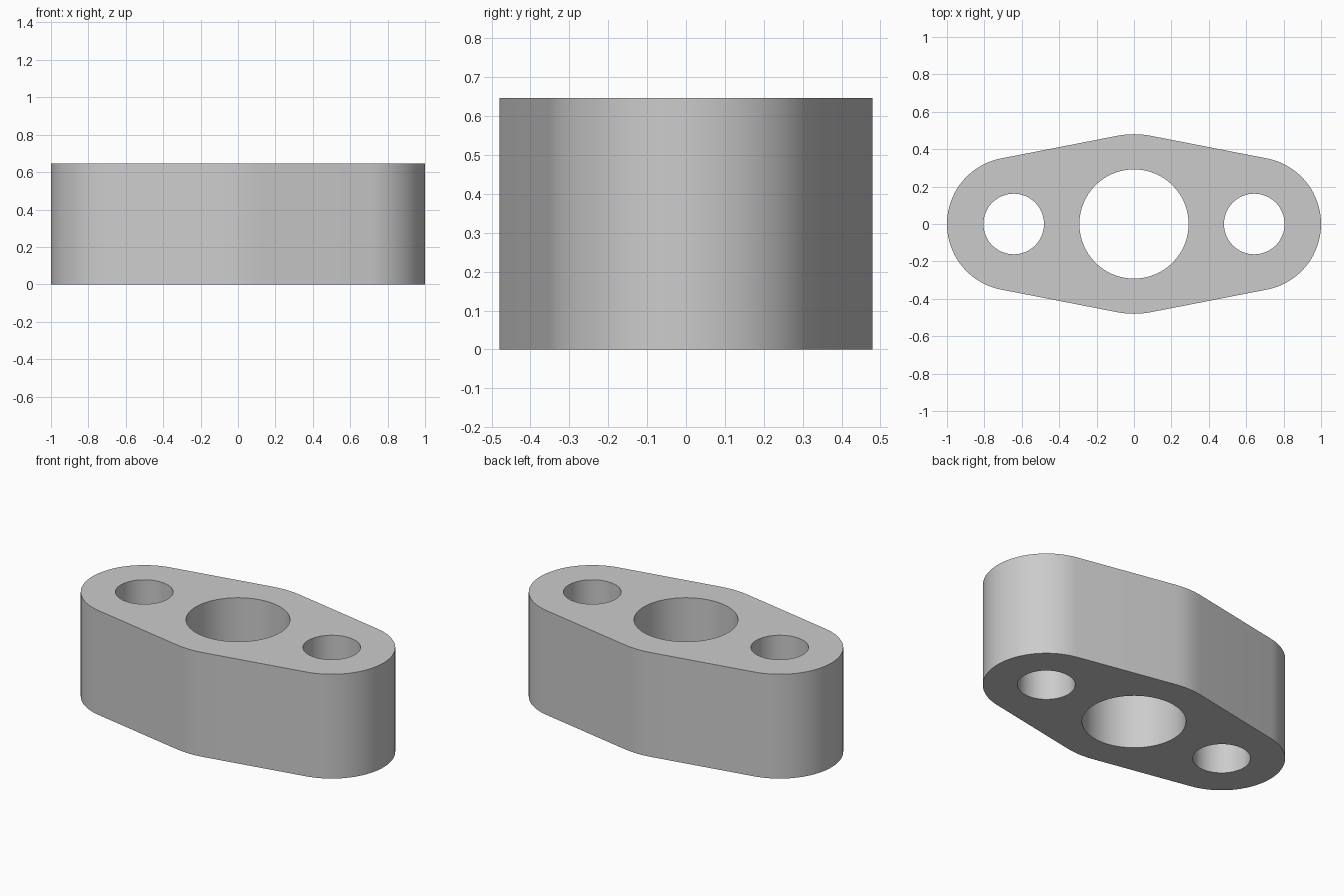
import bpy
import bmesh
from math import asin, cos, sin, pi, radians

cube = bpy.data.objects.get("Cube")
if cube:
    bpy.data.objects.remove(cube, do_unlink=True)

HEIGHT = 0.647
OFFSET = 0.643              # bolt hole distance from the centre
END_R, MID_R = 0.357, 0.48  # outer radii at the ends and the middle
BOLT_R, BORE_R = 0.162, 0.292


def arc(cx, radius, start, end, steps):
    """Points along an arc centred on the x axis, both ends included."""
    angles = [start + (end - start) * i / steps for i in range(steps + 1)]
    return [(cx + radius * cos(a), radius * sin(a), 0) for a in angles]


def circle(cx, radius, steps=64):
    return arc(cx, radius, 0, 2 * pi, steps)[:-1]


# Outline: three circles joined by their common tangents
lean = asin((MID_R - END_R) / OFFSET)
top = pi / 2 - lean
outline = (arc(OFFSET, END_R, -top, top, 40)
           + arc(0, MID_R, top, pi - top, 6)
           + arc(-OFFSET, END_R, pi - top, pi + top, 40)
           + arc(0, MID_R, pi + top, 2 * pi - top, 6))
loops = [outline, circle(0, BORE_R), circle(OFFSET, BOLT_R), circle(-OFFSET, BOLT_R)]

# Flat plate with three holes, extruded to full height
bm = bmesh.new()
edges = []
for loop in loops:
    verts = [bm.verts.new(p) for p in loop]
    edges += [bm.edges.new((v, verts[i - 1])) for i, v in enumerate(verts)]
bmesh.ops.triangle_fill(bm, edges=edges, use_beauty=True, use_dissolve=False)
raised = bmesh.ops.extrude_face_region(bm, geom=bm.faces[:], use_keep_orig=True)
bmesh.ops.translate(bm, vec=(0, 0, HEIGHT),
                    verts=[g for g in raised["geom"] if isinstance(g, bmesh.types.BMVert)])
bmesh.ops.recalc_face_normals(bm, faces=bm.faces[:])
mesh = bpy.data.meshes.new("flange_spacer")
bm.to_mesh(mesh)
bm.free()

spacer = bpy.data.objects.new("flange_spacer", mesh)
bpy.context.collection.objects.link(spacer)

# Plain grey material
grey = bpy.data.materials.new("light_grey")
grey.use_nodes = True
colour = (0.6, 0.6, 0.6, 1)
grey.diffuse_color = colour
grey.node_tree.nodes["Principled BSDF"].inputs["Base Color"].default_value = colour
mesh.materials.append(grey)

# Smooth walls with crisp rims
bpy.ops.object.select_all(action="DESELECT")
spacer.select_set(True)
bpy.context.view_layer.objects.active = spacer
bpy.ops.object.shade_smooth_by_angle(angle=radians(30))
